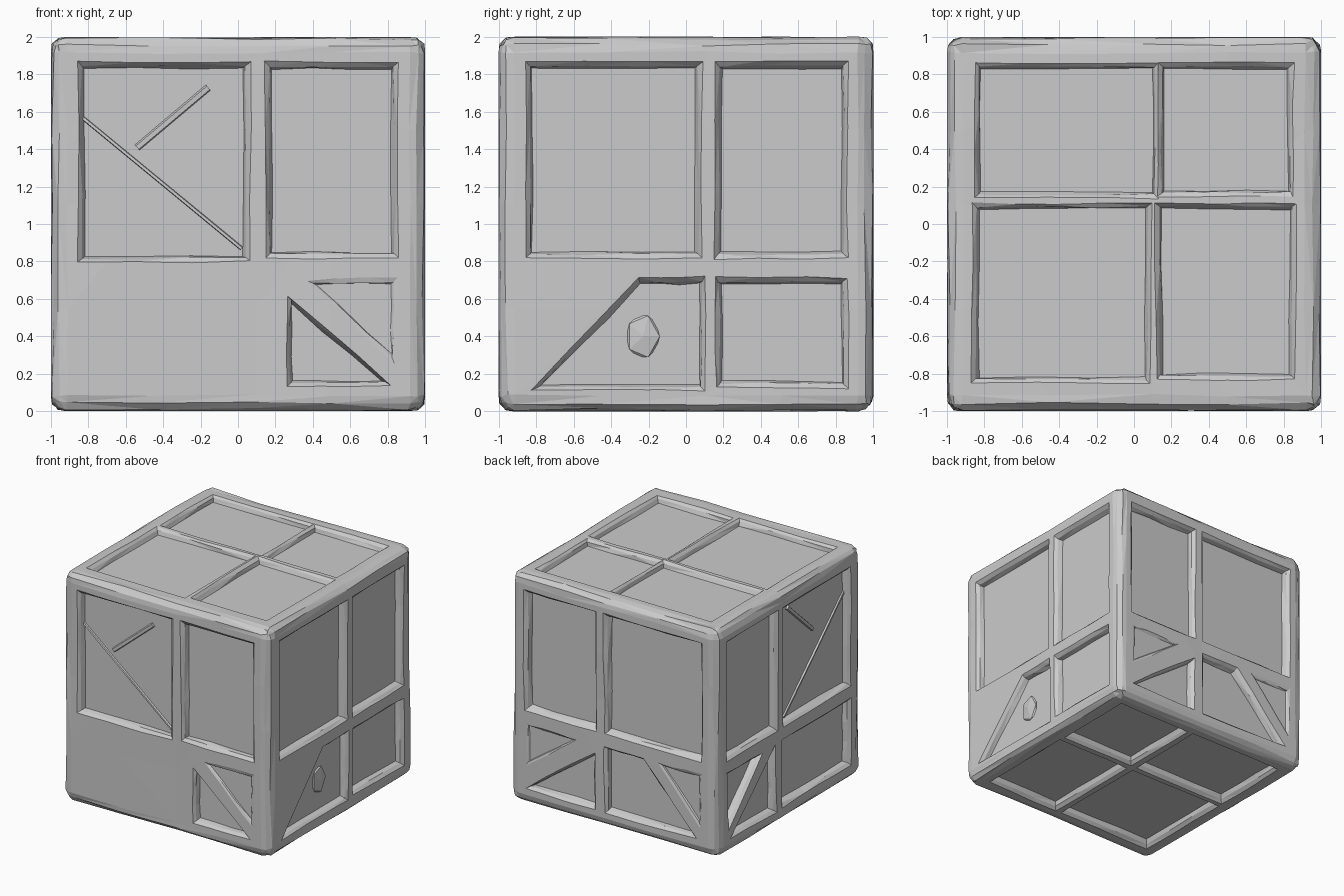
import bpy, bmesh, random
from mathutils import Vector, Matrix

if "Cube" in bpy.data.objects:
    bpy.data.objects.remove(bpy.data.objects["Cube"])

random.seed(7)
C = Vector((0, 0, 1))
X, Y, Z = Vector((1, 0, 0)), Vector((0, 1, 0)), Vector((0, 0, 1))
# Each face: right, up and outward directions
FACES = {"front": (X, Z, -Y), "right": (Y, Z, X), "back": (-X, Z, Y),
         "left": (-Y, Z, -X), "top": (X, Y, Z), "bottom": (X, -Y, -Z)}


def jit(a):
    return random.uniform(-a, a)


def place(face, u, v, h):
    U, V, N = FACES[face]
    if face not in ("top", "bottom"):
        v -= 1
    return C + U * u + V * v + N * h


def add_object(name, bm):
    bmesh.ops.recalc_face_normals(bm, faces=bm.faces)
    me = bpy.data.meshes.new(name)
    bm.to_mesh(me)
    bm.free()
    ob = bpy.data.objects.new(name, me)
    bpy.context.collection.objects.link(ob)
    return ob


def rect(u0, v0, u1, v1):
    return [(u0, v0), (u1, v0), (u1, v1), (u0, v1)]


def grow(poly, d):
    """Offset a counter-clockwise outline outward, with limited mitres."""
    out = []
    n = len(poly)
    for i in range(n):
        p, a, b = Vector(poly[i]), Vector(poly[i - 1]), Vector(poly[(i + 1) % n])
        e1, e2 = (p - a).normalized(), (b - p).normalized()
        n1, n2 = Vector((e1.y, -e1.x)), Vector((e2.y, -e2.x))
        m = (n1 + n2).normalized()
        out.append(p + m * d * min(1.6, 1 / max(m.dot(n1), 0.1)))
    return out


def pocket(face, poly, depth):
    """Tapered cutter with hand-hewn edges."""
    bm = bmesh.new()
    rings = []
    for h, d in ((1 - depth, 0), (1 - depth * 0.4, 0.012), (1, 0.036), (1.04, 0.055)):
        pts = grow(poly, d)
        ring = []
        for i, p in enumerate(pts):
            q = pts[(i + 1) % len(pts)]
            for k in range(3):
                w = p.lerp(q, k / 3)
                ring.append(bm.verts.new(place(face, w.x + jit(0.006), w.y + jit(0.006), h)))
        rings.append(ring)
    n = len(rings[0])
    for r, s in zip(rings, rings[1:]):
        for i in range(n):
            j = (i + 1) % n
            bm.faces.new((r[i], r[j], s[j], s[i]))
    bm.faces.new(rings[0])
    bm.faces.new(rings[-1])
    bmesh.ops.triangulate(bm, faces=bm.faces)
    ob = add_object("cutter", bm)
    ob.hide_render = True
    return ob


def ridge(name, face, a, b, w, base, height):
    """Thin splinter lying on a panel."""
    a, b = Vector(a), Vector(b)
    d = (b - a).normalized()
    s = Vector((-d.y, d.x)) * w / 2
    bm = bmesh.new()
    ends = []
    for p in (a, a.lerp(b, 0.5), b):
        pts = [(p - s, base - 0.03), (p + s, base - 0.03), (p + s * 0.3, base + height + jit(0.004)),
               (p - s * 0.5, base + height)]
        ends.append([bm.verts.new(place(face, q.x, q.y, h)) for q, h in pts])
    for r, t in zip(ends, ends[1:]):
        for i in range(4):
            j = (i + 1) % 4
            bm.faces.new((r[i], r[j], t[j], t[i]))
    bm.faces.new(ends[0])
    bm.faces.new(ends[-1])
    return add_object(name, bm)


# Crate body: worn, rounded block
bm = bmesh.new()
bmesh.ops.create_cube(bm, size=2, matrix=Matrix.Translation(C))
bmesh.ops.bevel(bm, geom=bm.edges[:], offset=0.085, segments=3, profile=0.5, affect='EDGES')
for axis in (X, Y, Z):
    for t in (-0.45, 0.1, 0.5):
        bmesh.ops.bisect_plane(bm, geom=bm.verts[:] + bm.edges[:] + bm.faces[:],
                               plane_co=C + axis * t, plane_no=axis)
for v in bm.verts:
    v.co += Vector((jit(0.008), jit(0.008), jit(0.008)))
    for i in range(3):
        v.co[i] = max(C[i] - 1, min(C[i] + 1, v.co[i]))
bmesh.ops.triangulate(bm, faces=bm.faces)
crate = add_object("crate", bm)

# Panel recesses per face
D, S = 0.065, 0.02
POCKETS = {
    "front": [(rect(-0.82, 0.83, 0.03, 1.83), D), (rect(0.18, 0.85, 0.82, 1.83), D),
              (rect(-0.82, 0.16, 0.10, 0.68), D),
              ([(0.29, 0.16), (0.77, 0.16), (0.29, 0.57)], D),
              ([(0.82, 0.30), (0.82, 0.68), (0.42, 0.68)], S)],
    "right": [(rect(-0.82, 0.85, 0.05, 1.83), D), (rect(0.19, 0.85, 0.83, 1.83), D),
              (rect(0.19, 0.16, 0.83, 0.68), D),
              ([(-0.82, 0.23), (-0.38, 0.68), (-0.82, 0.68)], D),
              ([(-0.77, 0.14), (0.07, 0.14), (0.07, 0.68), (-0.24, 0.68)], D)],
    "back": [(rect(-0.83, 0.85, -0.20, 1.83), D), (rect(-0.06, 0.85, 0.82, 1.83), D),
             ([(-0.80, 0.16), (-0.21, 0.16), (-0.21, 0.58)], D),
             ([(-0.06, 0.16), (0.75, 0.16), (0.27, 0.67), (-0.06, 0.67)], D),
             ([(0.82, 0.30), (0.82, 0.68), (0.48, 0.68)], S),
             ([(-0.82, 0.38), (-0.40, 0.68), (-0.82, 0.68)], S)],
    "left": [(rect(-0.83, 0.85, -0.19, 1.83), D), (rect(-0.05, 0.85, 0.82, 1.83), D),
             (rect(-0.07, 0.16, 0.82, 0.68), D),
             ([(-0.76, 0.15), (-0.21, 0.15), (-0.21, 0.66)], D),
             ([(-0.82, 0.26), (-0.42, 0.68), (-0.82, 0.68)], D)],
    "top": [(rect(-0.82, 0.17, 0.10, 0.83), 0.055), (rect(0.16, 0.18, 0.82, 0.83), 0.055),
            (rect(-0.83, -0.82, 0.06, 0.08), 0.055), (rect(0.15, -0.80, 0.83, 0.08), 0.055)],
    "bottom": [(rect(-0.82, -0.82, 0.04, -0.15), D), (rect(0.16, -0.82, 0.82, -0.15), D),
               (rect(-0.82, -0.03, 0.04, 0.82), D), (rect(0.16, -0.03, 0.82, 0.82), D)],
}
bpy.context.view_layer.objects.active = crate
for face, pockets in POCKETS.items():
    for poly, depth in pockets:
        cutter = pocket(face, poly, depth)
        mod = crate.modifiers.new("recess", 'BOOLEAN')
        mod.operation = 'DIFFERENCE'
        mod.solver = 'EXACT'
        mod.object = cutter
        bpy.ops.object.modifier_apply(modifier=mod.name)
        bpy.data.objects.remove(cutter)

# Thin splinters of sunken braces on two panels
P = 1 - D
ridge("front_long_splinter", "front", (-0.83, 1.57), (0.02, 0.87), 0.035, P, 0.015)
ridge("front_short_splinter", "front", (-0.54, 1.41), (-0.16, 1.73), 0.06, P, 0.018)
ridge("left_long_splinter", "left", (0.0, 0.86), (0.83, 1.64), 0.035, P, 0.015)
ridge("left_short_splinter", "left", (0.05, 1.80), (0.40, 1.48), 0.06, P, 0.018)

# Small knot on the right panel
bm = bmesh.new()
bmesh.ops.create_icosphere(bm, subdivisions=1, radius=1)
for v in bm.verts:
    v.co = place("right", -0.23 + v.co.x * 0.10, 0.40 + v.co.y * 0.13, P + v.co.z * 0.025)
add_object("panel_knot", bm)
